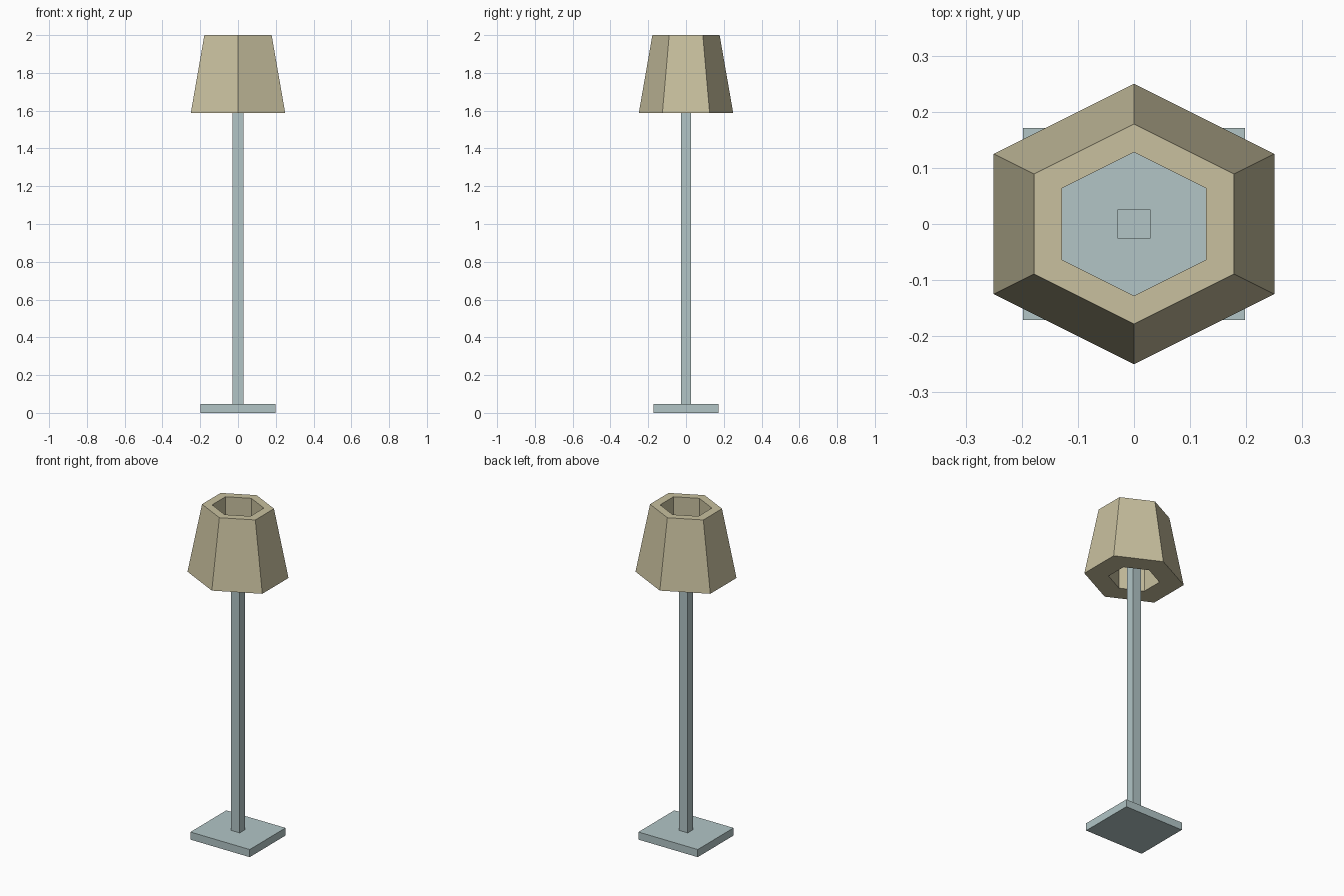
import bpy
import bmesh

cube = bpy.data.objects.get("Cube")
if cube:
    bpy.data.objects.remove(cube, do_unlink=True)


def make_material(name, color):
    mat = bpy.data.materials.new(name)
    mat.use_nodes = True
    mat.diffuse_color = color
    mat.node_tree.nodes["Principled BSDF"].inputs["Base Color"].default_value = color
    return mat


def finish(name, bm, mat):
    bmesh.ops.recalc_face_normals(bm, faces=bm.faces)
    mesh = bpy.data.meshes.new(name)
    bm.to_mesh(mesh)
    bm.free()
    mesh.materials.append(mat)
    obj = bpy.data.objects.new(name, mesh)
    bpy.context.collection.objects.link(obj)
    return obj


def box(name, width, depth, bottom, top, mat):
    bm = bmesh.new()
    bmesh.ops.create_cube(bm, size=1)
    for v in bm.verts:
        v.co.x *= width
        v.co.y *= depth
        v.co.z = top if v.co.z > 0 else bottom
    return finish(name, bm, mat)


def hexagon(bm, r, z):
    # Slightly stretched hexagon: as wide as it is deep
    points = ((0, r), (-r, r / 2), (-r, -r / 2), (0, -r), (r, -r / 2), (r, r / 2))
    return [bm.verts.new((x, y, z)) for x, y in points]


metal = make_material("pale blue grey", (0.445, 0.56, 0.565, 1))
fabric = make_material("beige fabric", (0.578, 0.527, 0.345, 1))

# Foot and post
box("base_plate", 0.396, 0.342, 0, 0.046, metal)
box("post", 0.059, 0.052, 0.046, 1.72, metal)

# Thick tapered shade with a straight hole through it
SHADE_BOTTOM, SHADE_TOP = 1.587, 2
bm = bmesh.new()
rings = [hexagon(bm, r, z) for r, z in (
    (0.25, SHADE_BOTTOM), (0.178, SHADE_TOP),
    (0.128, SHADE_TOP), (0.128, SHADE_BOTTOM))]
for a, b in zip(rings, rings[1:] + rings[:1]):
    for i in range(len(a)):
        j = (i + 1) % len(a)
        bm.faces.new((a[i], a[j], b[j], b[i]))
finish("lamp_shade", bm, fabric)
